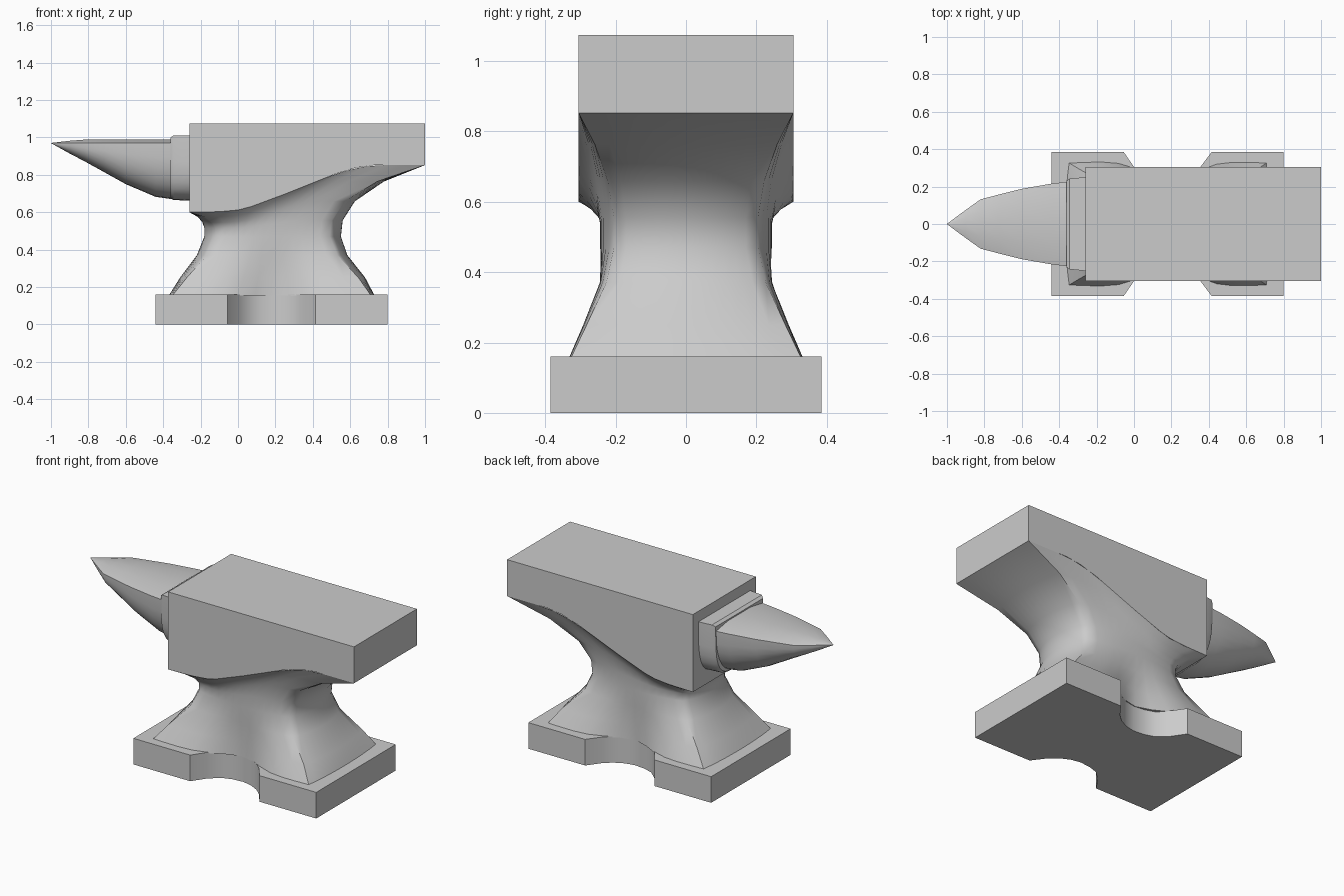
import bpy, bmesh, math

if "Cube" in bpy.data.objects:
    bpy.data.objects.remove(bpy.data.objects["Cube"])


def finish(name, bm, angle):
    bmesh.ops.recalc_face_normals(bm, faces=bm.faces)
    me = bpy.data.meshes.new(name)
    bm.to_mesh(me)
    bm.free()
    ob = bpy.data.objects.new(name, me)
    bpy.context.collection.objects.link(ob)
    bpy.ops.object.select_all(action='DESELECT')
    ob.select_set(True)
    bpy.context.view_layer.objects.active = ob
    bpy.ops.object.shade_smooth_by_angle(angle=math.radians(angle))
    return ob


def loft(name, rings, angle, cap_start=True, cap_end=True):
    bm = bmesh.new()
    vs = [[bm.verts.new(p) for p in r] for r in rings]
    for a, b in zip(vs, vs[1:]):
        for i in range(len(a)):
            j = (i + 1) % len(a)
            bm.faces.new((a[i], a[j], b[j], b[i]))
    if cap_start:
        bm.faces.new(vs[0])
    if cap_end:
        bm.faces.new(vs[-1])
    bmesh.ops.remove_doubles(bm, verts=bm.verts, dist=1e-5)
    return finish(name, bm, angle)


def interp(pts, x):
    for (x0, z0), (x1, z1) in zip(pts, pts[1:]):
        if x <= x1:
            return z0 + (z1 - z0) * max(0, x - x0) / (x1 - x0)
    return pts[-1][1]


# Body: side profile extruded across the width
RIM = [(-.26, .60), (-.1, .603), (0, .612), (.07, .63), (.25, .697), (.4, .757),
       (.52, .805), (.63, .838), (.73, .852), (1.0, .852)]
side = RIM + [(1.0, 1.075), (-.26, 1.075)]
loft("body", [[(x, y, z) for x, z in side] for y in (-.305, .305)], 20)

# Foot plate: plan outline with a curved notch on each long side
half = [(.8, .385), (.415, .385), (.355, .305), (.31, .265), (.25, .235), (.19, .223),
        (.12, .23), (.06, .25), (0, .305), (-.055, .385), (-.44, .385)]
plan = half + [(x, -y) for x, y in reversed(half)]
loft("foot_plate", [[(x, y, z) for x, y in plan] for z in (0, .16)], 50)

# Waist: rounded-square rings flowing from the foot plate to the body rim
M = 12
edge = [-1 + 2 * i / M for i in range(M)]
square = ([(e, -1) for e in edge] + [(1, e) for e in edge]
          + [(-e, 1) for e in edge] + [(-1, -e) for e in edge])
# x left, x right, half width, roundness, notch depth, height, blend to rim
sections = [(-.37, .73, .34, .12, .34, .155, 0),
            (-.31, .68, .305, .25, .25, .25, 0),
            (-.22, .585, .262, .45, .10, .37, 0),
            (-.18, .55, .244, .55, 0, .47, 0),
            (-.18, .56, .244, .55, 0, .50, .16),
            (-.19, .625, .256, .45, 0, .50, .45),
            (-.215, .78, .28, .25, 0, .50, .75),
            (-.26, 1.0, .305, 0, 0, .50, 1)]
rings = []
for xl, xr, w, rnd, notch, z, f in sections:
    ring = []
    for a, b in square:
        u = a + rnd * (a * math.sqrt(1 - b * b / 2) - a)
        v = b + rnd * (b * math.sqrt(1 - a * a / 2) - b)
        x = (xl + xr) / 2 + u * (xr - xl) / 2
        y = w * v * (1 - notch * math.exp(-((x - .19) / .18) ** 2))
        ring.append((x, y, z + f * (interp(RIM, .37 + .63 * a) - .5)))
    rings.append(ring)
loft("waist", rings, 50, cap_end=False)


# Horn and collar share a D-shaped section: crowned top, rounded belly
def d_ring(x, w, top, edge_z, low, power):
    pts = []
    for i in range(17):
        t = math.pi * i / 16
        c = math.cos(t)
        pts.append((x, w * math.copysign(abs(c) ** power, c),
                    edge_z - (edge_z - low) * math.sin(t) ** power))
    return pts + [(x, -w * .5, top), (x, 0, top), (x, w * .5, top)]


loft("horn", [d_ring(*s, .82) for s in (
    (-.34, .228, .99, .97, .668), (-.44, .216, .99, .97, .682),
    (-.60, .188, .99, .97, .75), (-.72, .158, .99, .97, .817),
    (-.82, .132, .988, .97, .872), (-.90, .075, .982, .97, .914),
    (-1.0, .001, .9705, .97, .9695))], 35)

loft("collar", [d_ring(*s, .55) for s in (
    (-.25, .252, 1.01, 1.01, .662), (-.345, .242, 1.01, 1.01, .665),
    (-.362, .23, .998, .998, .676))], 30)
